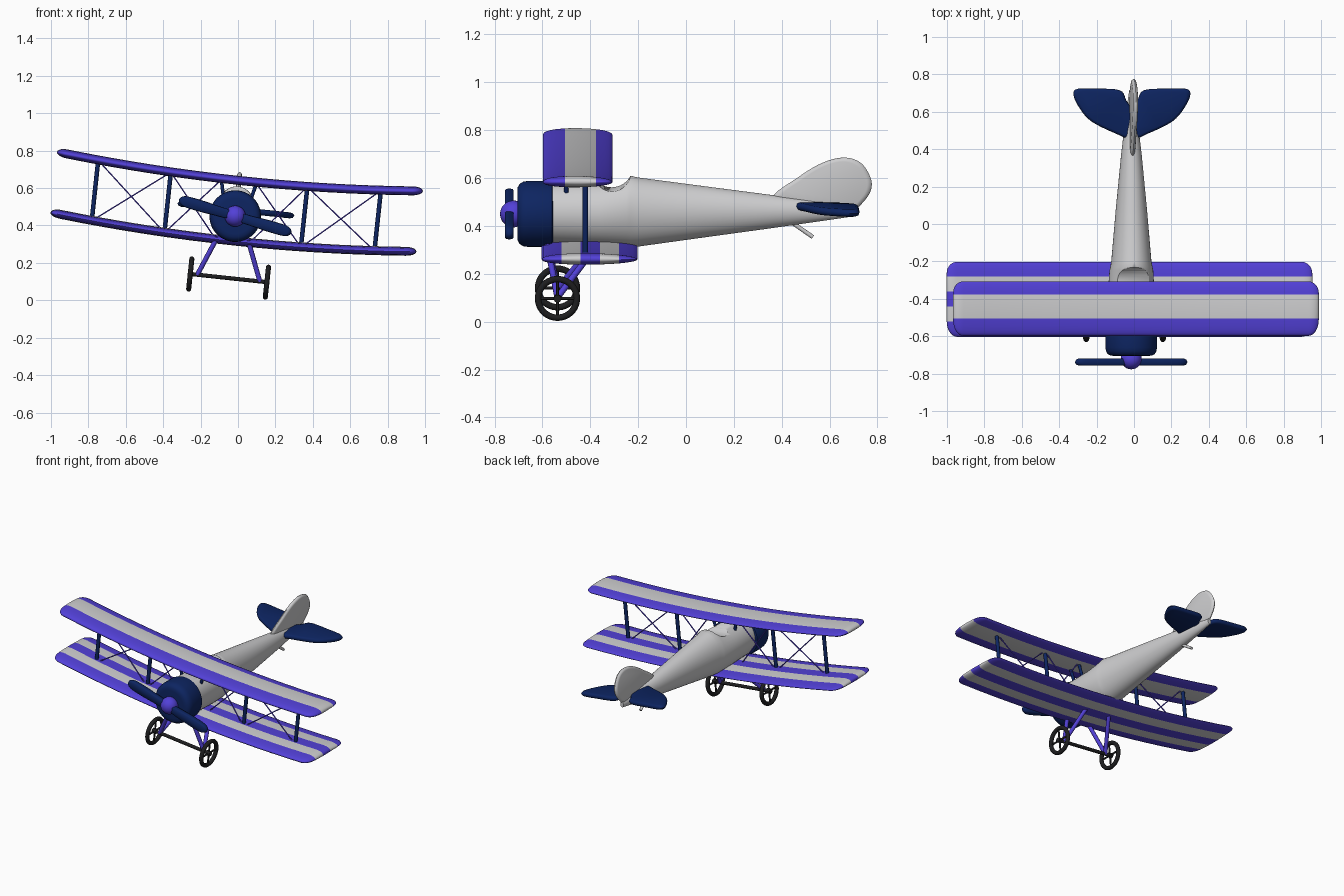
import bpy, bmesh, math
from mathutils import Vector, Matrix

if "Cube" in bpy.data.objects:
    bpy.data.objects.remove(bpy.data.objects["Cube"])

# The aircraft is built level around its nose axis, then banked about y
BANK = Matrix.Translation((-0.015, 0, 0.45)) @ Matrix.Rotation(math.radians(6.1), 4, 'Y')


def material(name, rgb):
    m = bpy.data.materials.new(name)
    m.diffuse_color = (*rgb, 1)
    m.use_nodes = True
    m.node_tree.nodes["Principled BSDF"].inputs["Base Color"].default_value = m.diffuse_color
    return m


PURPLE = material("purple", (0.085, 0.052, 0.68))
NAVY = material("navy", (0.004, 0.018, 0.12))
GREY = material("light grey", (0.62, 0.62, 0.63))
BLACK = material("black", (0.013, 0.013, 0.014))


def finish(name, bm, mats, angle=40):
    bmesh.ops.recalc_face_normals(bm, faces=bm.faces[:])
    me = bpy.data.meshes.new(name)
    bm.to_mesh(me)
    bm.free()
    for m in mats:
        me.materials.append(m)
    for p in me.polygons:
        p.use_smooth = True
    me.set_sharp_from_angle(angle=math.radians(angle))
    me.transform(BANK)
    ob = bpy.data.objects.new(name, me)
    bpy.context.collection.objects.link(ob)
    return ob


def skin(rings, closed=False):
    bm = bmesh.new()
    vs = [[bm.verts.new(p) for p in r] for r in rings]
    n = len(rings[0])
    pairs = list(zip(vs, vs[1:])) + ([(vs[-1], vs[0])] if closed else [])
    for a, b in pairs:
        for i in range(n):
            j = (i + 1) % n
            bm.faces.new((a[i], a[j], b[j], b[i]))
    if not closed:
        bm.faces.new(vs[0])
        bm.faces.new(vs[-1])
    return bm


def ring(y, rx, top, bottom, n=40):
    zc, rz = (top + bottom) / 2, (top - bottom) / 2
    return [(rx * math.cos(a), y, zc + rz * math.sin(a))
            for a in (2 * math.pi * i / n for i in range(n))]


def rod(name, a, b, r, mat, n=10, flat=1.0):
    a, b = Vector(a), Vector(b)
    q = (b - a).to_track_quat('Z', 'Y')
    circ = [q @ Vector((r * flat * math.cos(t), r * math.sin(t), 0))
            for t in (2 * math.pi * i / n for i in range(n))]
    return finish(name, skin([[p + c for c in circ] for p in (a, b)]), [mat], 50)


def smooth_outline(pts, steps=5):
    out, n = [], len(pts)
    for i in range(n):
        p0, p1, p2, p3 = (Vector(pts[(i + k - 1) % n]) for k in range(4))
        for s in range(steps):
            t = s / steps
            out.append(0.5 * (2 * p1 + (p2 - p0) * t + (2 * p0 - 5 * p1 + 4 * p2 - p3) * t * t
                              + (3 * p1 - p0 - 3 * p2 + p3) * t ** 3))
    return out


def plate(name, pts, half, place, mat):
    """Rounded slab from a 2D outline; place(a, b, depth) gives the 3D point."""
    o = smooth_outline(pts)
    c = sum(o, Vector((0, 0))) / len(o)
    layers = [(-1, 0.86), (-0.75, 0.95), (0, 1), (0.75, 0.95), (1, 0.86)]
    rings = [[place(*(c + (p - c) * s), d * half) for p in o] for d, s in layers]
    return finish(name, skin(rings), [mat], 60)


# Wings: airfoil lofted along a gently upswept span, cut into stripes
def rise(base, u):
    return base + 0.05 * u * u


def wing(name, base, y0, y1, cuts, half=0.983, tip=0.055):
    tips = [half - tip * (1 - math.sin(math.pi / 2 * k / 7)) for k in range(8)]
    us = [-u for u in reversed(tips)] + [half * 0.94 * (k / 8 - 1) for k in range(1, 16)] + tips
    ts = [(1 - math.cos(math.pi * k / 14)) / 2 for k in range(15)]
    rings = []
    for u in us:
        d = min(1, (half - abs(u)) / tip)
        s = math.sqrt(max(0.0, 1 - (1 - d) ** 2))
        a, b = y0 + 0.085 * (1 - s), y1 - 0.06 * (1 - s)
        k = 0.08 + 0.92 * s

        def pt(t, h):
            f = (t ** 0.42 * max(0, 1 - t) ** 0.5) / 0.53
            return (u, a + (b - a) * t, rise(base, u) + h * k * f)
        rings.append([pt(t, 0.026) for t in ts] + [pt(t, -0.022) for t in ts[-2:0:-1]])
    bm = skin(rings)
    for y in cuts:
        bmesh.ops.bisect_plane(bm, geom=bm.verts[:] + bm.edges[:] + bm.faces[:],
                               plane_co=(0, y, 0), plane_no=(0, 1, 0))
    for f in bm.faces:
        f.material_index = sum(f.calc_center_median().y > y for y in cuts) % 2
    return finish(name, bm, [PURPLE, GREY], 60)


UP, LOW, SY = 0.19, -0.135, -0.42
wing("upper_wing", UP, -0.598, -0.307, (-0.505, -0.377))
wing("lower_wing", LOW, -0.603, -0.203, (-0.52, -0.44, -0.36, -0.28))

# Fuselage with cockpit scoop
body = [(-0.58, 0.122, 0.130, -0.125), (-0.36, 0.124, 0.133, -0.132), (-0.25, 0.117, 0.153, -0.138),
        (-0.232, 0.113, 0.160, -0.139), (-0.2, 0.107, 0.153, -0.137), (0.08, 0.083, 0.116, -0.098),
        (0.37, 0.055, 0.078, -0.058), (0.60, 0.028, 0.048, -0.025), (0.715, 0.012, 0.032, -0.008)]
fuselage = finish("fuselage", skin([ring(*s) for s in body]), [GREY])
cutter = rod("cockpit_cutter", (-0.3, -0.31, 0.185), (0.3, -0.31, 0.185), 0.082, GREY, 40)
cutter.hide_render = True
cutter.hide_viewport = True
cut = fuselage.modifiers.new("cockpit", 'BOOLEAN')
cut.operation, cut.object, cut.solver = 'DIFFERENCE', cutter, 'EXACT'

# Engine cowl and spinner
cowl = [(-0.705, 0.095), (-0.703, 0.112), (-0.695, 0.126), (-0.68, 0.135), (-0.66, 0.138),
        (-0.575, 0.138), (-0.56, 0.134), (-0.555, 0.12)]
finish("engine_cowl", skin([ring(y, r, r, -r) for y, r in cowl]), [NAVY])
bm = bmesh.new()
bmesh.ops.create_uvsphere(bm, u_segments=28, v_segments=16, radius=0.056,
                          matrix=Matrix.Translation((0, -0.721, 0)))
finish("spinner", bm, [PURPLE])

# Propeller blades
ca, sa = math.cos(math.radians(-10.3)), math.sin(math.radians(-10.3))
blade = [(0.02, -0.02), (0.12, -0.028), (0.22, -0.031), (0.29, -0.026), (0.313, 0),
         (0.29, 0.026), (0.22, 0.031), (0.12, 0.028), (0.02, 0.02)]
for side, s in (("left", -1), ("right", 1)):
    plate(side + "_propeller_blade", blade, 0.018,
          lambda a, b, d, s=s: (s * (a * ca - b * sa), -0.738 + d, s * (a * sa + b * ca)), NAVY)

# Tail fin and tailplane
fin = [(0.36, 0.06), (0.47, 0.155), (0.57, 0.215), (0.66, 0.237), (0.73, 0.215), (0.77, 0.155),
       (0.774, 0.105), (0.745, 0.055), (0.69, 0.015), (0.55, 0.01)]
plate("tail_fin", fin, 0.013, lambda a, b, d: (d, a, b), GREY)
stab = [(0.0, 0.46), (0.09, 0.485), (0.22, 0.55), (0.285, 0.625), (0.314, 0.69), (0.295, 0.722),
        (0.2, 0.724), (0.065, 0.715), (0.03, 0.66), (0.0, 0.6)]
for side, s in (("left", -1), ("right", 1)):
    plate(side + "_tailplane", stab, 0.016, lambda a, b, d, s=s: (s * a, b, 0.035 + d), NAVY)
rod("tail_skid", (0, 0.42, -0.02), (0, 0.53, -0.097), 0.009, GREY)

# Struts, bracing wires and landing gear, mirrored left and right
for side, s in (("left", -1), ("right", 1)):
    for label, u in (("inner", 0.367), ("outer", 0.76)):
        rod(f"{side}_{label}_strut", (s * u, SY, rise(LOW, u)), (s * u, SY, rise(UP, u)), 0.012, NAVY)
    for label, a, b in (("inner", 0.09, 0.367), ("outer", 0.367, 0.76)):
        rod(f"{side}_{label}_wire_a", (s * a, SY, rise(LOW, a)), (s * b, SY, rise(UP, b)), 0.004, PURPLE, 6)
        rod(f"{side}_{label}_wire_b", (s * a, SY, rise(UP, a)), (s * b, SY, rise(LOW, b)), 0.004, PURPLE, 6)
    for label, y in (("front", -0.5), ("rear", SY)):
        rod(f"{side}_{label}_cabane_strut", (s * 0.07, y, 0.08), (s * 0.095, y, UP), 0.01, NAVY)
    for label, y in (("front", -0.58), ("rear", -0.37)):
        rod(f"{side}_{label}_gear_leg", (s * 0.168, -0.537, -0.333), (s * 0.082, y, -0.12), 0.013, PURPLE)
    # Wheel: tyre, spokes and hub
    cx, cy, cz, R, r = s * 0.206, -0.537, -0.333, 0.081, 0.0135
    tyre = []
    for i in range(40):
        a = 2 * math.pi * i / 40
        tyre.append([(cx + r * math.sin(b), cy + (R + r * math.cos(b)) * math.cos(a),
                      cz + (R + r * math.cos(b)) * math.sin(a))
                     for b in (2 * math.pi * k / 12 for k in range(12))])
    finish(side + "_tyre", skin(tyre, True), [BLACK])
    rod(side + "_spoke_a", (cx, cy - R, cz), (cx, cy + R, cz), 0.006, BLACK, 8)
    rod(side + "_spoke_b", (cx, cy, cz - R), (cx, cy, cz + R), 0.006, BLACK, 8)
    rod(side + "_hub", (cx - 0.014, cy, cz), (cx + 0.014, cy, cz), 0.016, BLACK, 16)
rod("axle", (-0.206, -0.537, -0.333), (0.206, -0.537, -0.333), 0.011, BLACK, 12)
